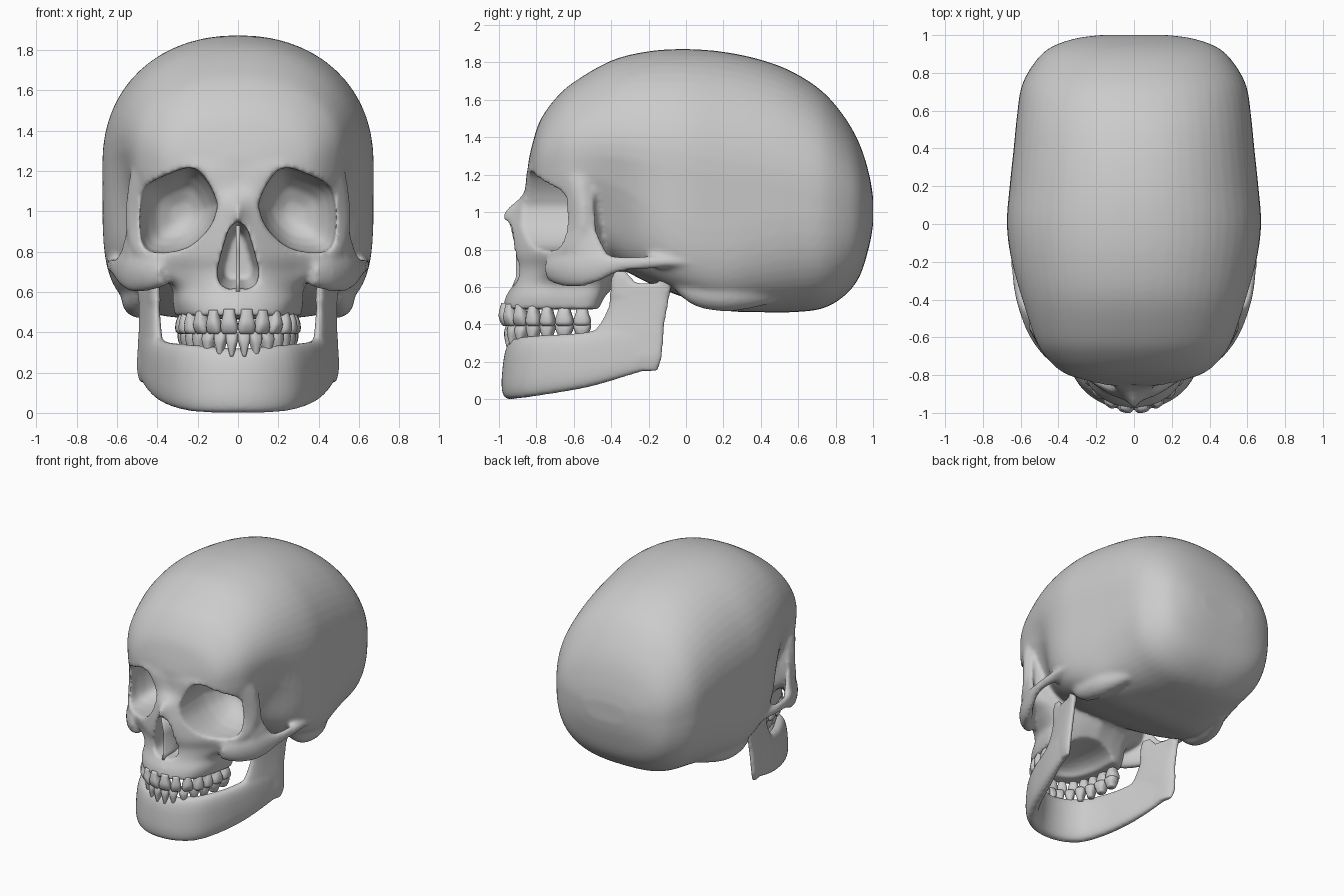
import bpy, bmesh, math
from mathutils import Vector

if "Cube" in bpy.data.objects:
    bpy.data.objects.remove(bpy.data.objects["Cube"])

TAU = 2 * math.pi


def se(v, n):
    return math.copysign(abs(v) ** (2 / n), v)


def spline(rows, n=4):
    """Smooth interpolation through rows of numbers."""
    out = []
    for i in range(len(rows) - 1):
        a, b, c, d = (rows[min(max(i + k, 0), len(rows) - 1)] for k in (-1, 0, 1, 2))
        for j in range(n):
            t = j / n
            out.append(tuple(q + .5 * t * (r - p + t * (2 * p - 5 * q + 4 * r - s + t * (3 * (q - r) + s - p)))
                             for p, q, r, s in zip(a, b, c, d)))
    return out + [tuple(rows[-1])]


def tube(rows, e=2, sides=20):
    """Rings along a path: x, y, z, half width, half height."""
    pts = [Vector(r[:3]) for r in rows]
    rings = []
    for i, r in enumerate(rows):
        t = pts[min(i + 1, len(pts) - 1)] - pts[max(i - 1, 0)]
        side = t.cross(Vector((0, 0, 1))).normalized()
        up = side.cross(t).normalized()
        rings.append([pts[i] + side * r[3] * se(math.cos(TAU * k / sides), e)
                      + up * r[4] * se(math.sin(TAU * k / sides), e) for k in range(sides)])
    return rings


def column(rows, sides=20, skew=.24):
    """Stacked rings: z, x, y start, y end, half thickness; the front edge turns inward."""
    rings = []
    for z, x, y0, y1, th in rows:
        ring = []
        for k in range(sides):
            y = (y0 + y1) / 2 + (y1 - y0) / 2 * se(math.sin(TAU * k / sides), 2.6)
            ring.append(Vector((x + skew * (y + .24) + th * se(math.cos(TAU * k / sides), 2.6), y, z)))
        rings.append(ring)
    return rings


def both(part):
    return [part, [[Vector((-p[0], p[1], p[2])) for p in ring] for ring in part]]


def make(name, parts):
    """One mesh from several closed lofts."""
    bm = bmesh.new()
    for rings in parts:
        vs = [[bm.verts.new(p) for p in ring] for ring in rings]
        n = len(vs[0])
        for a, b in zip(vs, vs[1:]):
            for k in range(n):
                bm.faces.new((a[k], a[(k + 1) % n], b[(k + 1) % n], b[k]))
        bm.faces.new(vs[0])
        bm.faces.new(vs[-1])
    bmesh.ops.recalc_face_normals(bm, faces=bm.faces)
    me = bpy.data.meshes.new(name)
    bm.to_mesh(me)
    bm.free()
    me.shade_smooth()
    ob = bpy.data.objects.new(name, me)
    bpy.context.collection.objects.link(ob)
    return ob


def fuse(ob, voxel, soft, cutter=None):
    """Merge the parts into one skin, carve it and soften the edges."""
    def remesh(size):
        m = ob.modifiers.new("fuse", 'REMESH')
        m.mode, m.voxel_size, m.use_smooth_shade = 'VOXEL', size, True
    remesh(voxel)
    if cutter:
        m = ob.modifiers.new("carve", 'BOOLEAN')
        m.operation, m.solver, m.object = 'DIFFERENCE', 'EXACT', cutter
        remesh(voxel)
    m = ob.modifiers.new("soften", 'SMOOTH')
    m.factor, m.iterations = .5, soft
    bpy.context.view_layer.update()
    me = bpy.data.meshes.new_from_object(ob.evaluated_get(bpy.context.evaluated_depsgraph_get()))
    ob.modifiers.clear()
    ob.data = me
    me.shade_smooth()
    if cutter:
        bpy.data.objects.remove(cutter)


# Braincase: y, half width, top, bottom
stations = [(-.845, .1, 1.26, 1.12), (-.82, .28, 1.37, 1.0), (-.78, .385, 1.49, .95), (-.7, .47, 1.605, .9),
            (-.6, .53, 1.695, .85), (-.4, .6, 1.81, .73), (-.2, .65, 1.86, .62), (0, .673, 1.872, .54),
            (.2, .658, 1.857, .475), (.4, .637, 1.815, .465), (.57, .62, 1.75, .465), (.73, .595, 1.645, .485),
            (.85, .53, 1.505, .555), (.93, .45, 1.36, .66), (.98, .32, 1.2, .82), (1.0, .18, 1.08, .93)]
braincase = []
for y, w, zt, zb in spline(stations):
    ring = []
    zc = (zt + zb) / 2 + .03
    for k in range(56):
        c, s = math.cos(TAU * k / 56), math.sin(TAU * k / 56)
        e = 2.15 if s > 0 else 2.8 + 2.5 * math.exp(-((y - .05) / .35) ** 2)
        x, z = w * se(c, e), zc + (zt - zc if s > 0 else zc - zb) * se(s, e)
        # hollow of the temple
        x -= .09 * x / w * math.exp(-((y + .42) / .17) ** 2 - ((z - .95) / .25) ** 2)
        ring.append(Vector((x, y, z)))
    braincase.append(ring)

# Bony swelling behind the ear
mastoid = tube(spline([(.49, -.03, .62, .05, .05), (.5, .08, .575, .075, .085), (.48, .25, .56, .085, .09),
                       (.42, .45, .57, .05, .06)]))

# Face: z, then half outline from front centre to back centre
slices = [(.48, 0, -.98, .12, -.955, .22, -.875, .288, -.7, .29, -.49, 0, -.45),
          (.55, 0, -.965, .13, -.935, .24, -.85, .302, -.69, .3, -.47, 0, -.42),
          (.62, 0, -.92, .13, -.9, .24, -.81, .31, -.67, .3, -.45, 0, -.38),
          (.70, 0, -.905, .13, -.885, .28, -.78, .4, -.68, .36, -.45, 0, -.33),
          (.78, 0, -.93, .12, -.905, .3, -.79, .5, -.65, .46, -.48, 0, -.3),
          (.9, 0, -.955, .09, -.915, .3, -.77, .53, -.6, .49, -.48, 0, -.3),
          (1.0, 0, -.975, .075, -.9, .3, -.77, .535, -.59, .49, -.48, 0, -.3),
          (1.1, 0, -.865, .1, -.86, .3, -.785, .53, -.6, .48, -.48, 0, -.3),
          (1.21, 0, -.847, .15, -.85, .3, -.815, .5, -.635, .47, -.48, 0, -.3)]
slices.append((1.3, 0, -.828, .15, -.82, .3, -.775, .45, -.655, .43, -.48, 0, -.3))
face = []
for r in spline(slices):
    half = spline([(r[i], r[i + 1]) for i in range(1, 13, 2)])
    face.append([Vector((x, y, r[0])) for x, y in half]
                + [Vector((-x, y, r[0])) for x, y in half[-2:0:-1]])

# Cheekbone and arch to the ear, with the plate rising beside the eye
arch = tube(spline([(.36, -.72, .7, .05, .07), (.44, -.665, .695, .05, .09), (.515, -.57, .697, .045, .098),
                    (.57, -.47, .71, .032, .082), (.607, -.36, .722, .026, .044), (.622, -.22, .73, .028, .036),
                    (.6, -.1, .735, .055, .036), (.575, .08, .73, .075, .032), (.56, .25, .71, .07, .025)]))
plate = column(spline([(.72, .545, -.6, -.38, .028), (.8, .54, -.605, -.43, .025), (.9, .528, -.6, -.475, .022),
                       (1.0, .522, -.595, -.485, .022), (1.1, .51, -.6, -.49, .025),
                       (1.17, .49, -.61, -.5, .022)]), skew=.3)
for ring in plate:
    for p in ring:
        p.x += .085

# Hollows: eye sockets, nose opening, palate
socket = [(.1, 1.03), (.14, 1.13), (.22, 1.215), (.34, 1.185), (.455, 1.12), (.488, 1.0), (.475, .84), (.4, .795),
          (.25, .82), (.14, .92)]
socket = spline(socket + socket[:1], 3)[:-1]
eye = [[Vector((.27 + (x - .27) * f, y, .98 + (z - .98) * f)) for x, z in socket]
       for y, f in ((-1.1, 1), (-.66, 1), (-.58, .96), (-.5, .82), (-.43, .6), (-.39, .3), (-.38, .1))]
pear = [(0, .955), (.045, .915), (.08, .8), (.105, .7), (.09, .635), (.04, .61), (0, .625)]
pear += [(-x, z) for x, z in pear[-2:0:-1]]
nose = [[Vector((x * f, y, .77 + (z - .77) * f)) for x, z in pear] for y, f in ((-1.1, 1), (-.8, 1), (-.6, .7))]
palate = tube(spline([(0, -.88, .46, .04, .03), (0, -.82, .46, .13, .07), (0, -.65, .46, .19, .1),
                      (0, -.35, .46, .2, .1)]))
cutter = make("hollow_cutter", both(eye) + [nose, palate])
cutter.hide_render = True
for_skull = [braincase, face] + both(arch) + both(mastoid)
for ring in plate:
    for p in ring:
        p.x = min(p.x, .6)
skull = make("skull", for_skull + both(plate))
fuse(skull, .0135, 8, cutter)

# Thin wall inside the nose
make("nasal_septum", [[[Vector((s * .01, y, z)) for s, y in ((-1, y0), (1, y0), (1, -.58), (-1, -.58))]
                       for z, y0 in ((.6, -.93), (.65, -.91), (.8, -.91), (.93, -.94))]])

# Lower jaw: curved body, rear branches with two prongs
side = [(.13, -.905, .165, .052, .165), (.24, -.83, .175, .052, .165), (.32, -.69, .19, .05, .158),
        (.375, -.54, .21, .047, .15), (.42, -.4, .245, .04, .145), (.455, -.27, .27, .03, .13)]
body = tube(spline([(-r[0],) + r[1:] for r in side[::-1]] + [(0, -.93, .16, .052, .16)] + side), 2.7, 24)
for ring in body:
    for p in ring:
        p.y += .1 * (p.z - .16)
ramus = column(spline([(.15, .455, -.33, -.15, .022), (.22, .46, -.4, -.128, .03), (.3, .455, -.46, -.12, .032),
                       (.36, .45, -.49, -.116, .034), (.43, .445, -.445, -.107, .032),
                       (.52, .442, -.412, -.09, .029), (.62, .442, -.41, -.076, .026)]))
coronoid = column([(.55, .442, -.41, -.25, .028), (.64, .442, -.405, -.28, .024), (.685, .442, -.385, -.32, .017)])
condyle = column([(.55, .44, -.2, -.085, .025), (.64, .44, -.14, -.07, .03), (.68, .44, -.13, -.06, .05),
                  (.71, .44, -.115, -.072, .035)])
jaw = make("lower_jaw", [body] + both(ramus) + both(coronoid) + both(condyle))
fuse(jaw, .011, 12)


def tooth(x, y, w, d, root, tip, molar, neck):
    """A tapered root swelling to a crown, turned to follow the arch."""
    out = Vector((x / .28 ** 2, (y + .5) / .46 ** 2, 0)).normalized()
    along = Vector((-out.y, out.x, 0))
    prof = [(0, neck, .6), (.3, neck * .5 + .45, .9), (.6, 1, 1), (.87, 1, .95 if molar else .65),
            (1, .75, .65 if molar else .25)]
    return [[Vector((x, y, root + (tip - root) * t)) + along * w * a * se(math.cos(TAU * k / 14), 2.8)
             + out * d * b * se(math.sin(TAU * k / 14), 2.8) for k in range(14)]
            for t, a, b in spline(prof, 3)]


# Teeth: x, y, half width, half depth
upper = [(.043, -.965, .042, .035), (.12, -.94, .037, .033), (.182, -.885, .038, .036), (.224, -.815, .038, .042),
         (.248, -.74, .038, .045), (.262, -.65, .047, .046), (.266, -.555, .046, .045)]
lower = [(.03, -.942, .029, .03), (.087, -.925, .031, .03), (.143, -.88, .034, .034), (.187, -.815, .036, .038),
         (.22, -.74, .038, .04), (.242, -.65, .047, .043), (.256, -.555, .046, .043)]
for name, rows, top in (("upper_teeth", upper, True), ("lower_teeth", lower, False)):
    parts = []
    for i, r in enumerate(rows):
        ends = (.515 - .005 * i, .392) if top else (.28 + .008 * i, .41)
        parts += both(tooth(*r, *ends, i > 2, .65 if top else .35 + .05 * i))
    make(name, parts)
